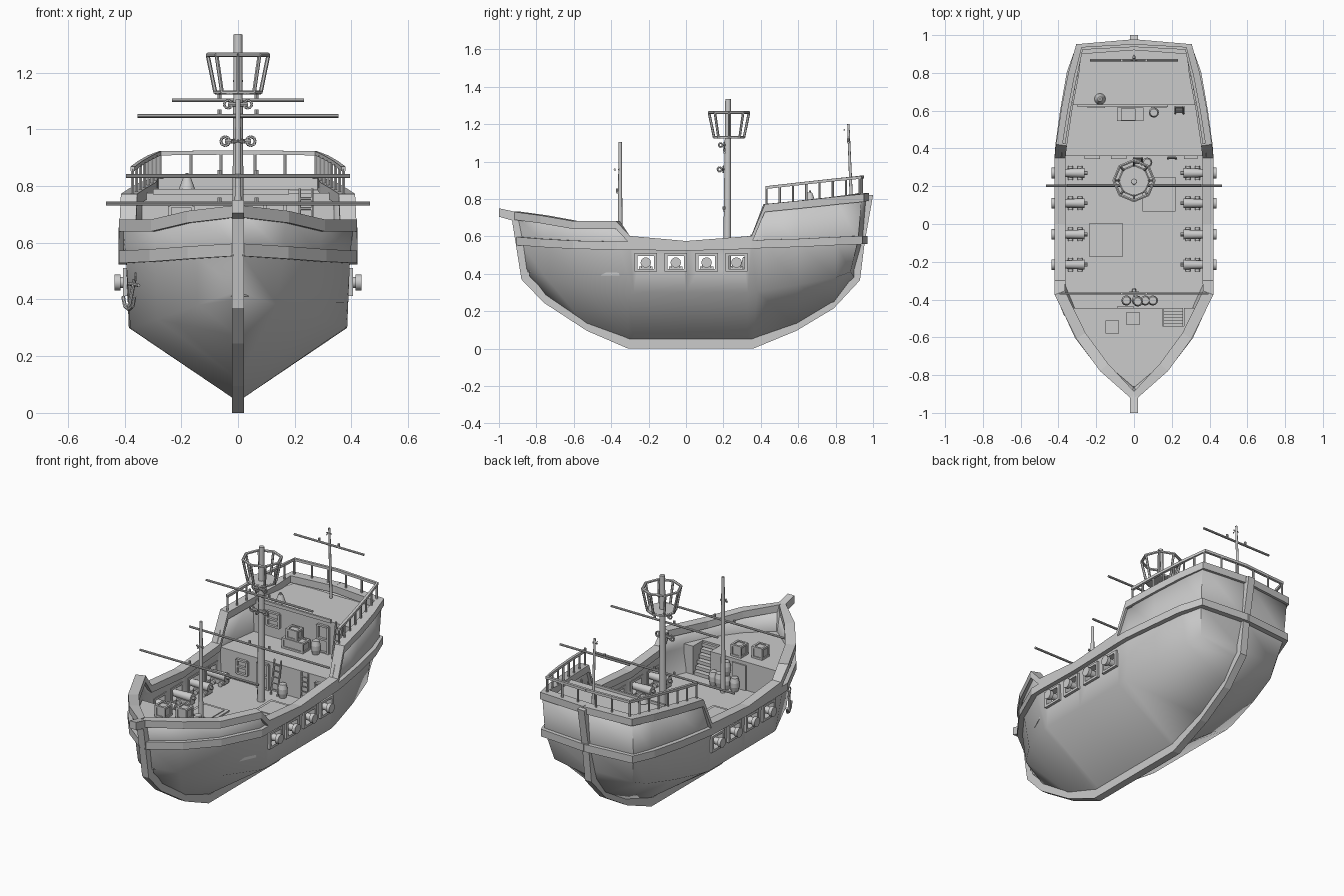
import bpy, bmesh
from math import radians, cos, sin, pi
from mathutils import Vector, Matrix

if "Cube" in bpy.data.objects:
    bpy.data.objects.remove(bpy.data.objects["Cube"])

V = Vector

def finish(name, bm, smooth=None):
    me = bpy.data.meshes.new(name)
    bm.to_mesh(me)
    bm.free()
    ob = bpy.data.objects.new(name, me)
    bpy.context.collection.objects.link(ob)
    if smooth:
        bpy.ops.object.select_all(action='DESELECT')
        ob.select_set(True)
        bpy.context.view_layer.objects.active = ob
        bpy.ops.object.shade_smooth_by_angle(angle=radians(smooth))
    return ob

def box(bm, x0, x1, y0, y1, z0, z1):
    m = Matrix.Translation(((x0+x1)/2, (y0+y1)/2, (z0+z1)/2)) @ Matrix.Diagonal((abs(x1-x0), y1-y0, z1-z0, 1))
    bmesh.ops.create_cube(bm, size=1, matrix=m)

def rod(bm, p, q, r, r2=None, n=8):
    p, q = V(p), V(q)
    m = Matrix.Translation((p+q)/2) @ (q-p).to_track_quat('Z', 'Y').to_matrix().to_4x4()
    bmesh.ops.create_cone(bm, cap_ends=True, segments=n, radius1=r, radius2=r if r2 is None else r2, depth=(q-p).length, matrix=m)

def ring(bm, c, r, t, u, v, n=10):
    pts = [V(c) + r*cos(2*pi*i/n)*V(u) + r*sin(2*pi*i/n)*V(v) for i in range(n)]
    for i in range(n):
        rod(bm, pts[i], pts[(i+1) % n], t, n=6)

def extrude(bm, pts, offset):
    f = bm.faces.new([bm.verts.new(p) for p in pts])
    g = bmesh.ops.extrude_face_region(bm, geom=[f])
    bmesh.ops.translate(bm, verts=[v for v in g['geom'] if isinstance(v, bmesh.types.BMVert)], vec=offset)
    bmesh.ops.recalc_face_normals(bm, faces=bm.faces[:])

def strip(bm, pts, inn, out, lo, hi):
    # rectangular section swept along a hull line, on both sides of the ship
    for s in (1, -1):
        secs = []
        for i, p in enumerate(pts):
            t = V(pts[min(i+1, len(pts)-1)]) - V(pts[max(i-1, 0)])
            n = V((t.y, -t.x, 0)).normalized()
            secs.append([bm.verts.new((s*max(0, p[0]+n.x*o), p[1]+n.y*o, p[2]+z))
                         for o, z in ((out, hi), (out, lo), (-inn, lo), (-inn, hi))])
        for a, b in zip(secs, secs[1:]):
            for k in range(4):
                bm.faces.new((a[k], b[k], b[(k+1) % 4], a[(k+1) % 4]))
        bm.faces.new(secs[0]); bm.faces.new(secs[-1])
    bmesh.ops.recalc_face_normals(bm, faces=bm.faces[:])

# hull stations: keel, chine, wale and top lines, bow to stern
keel = [(0,-.86,.40), (0,-.75,.27), (0,-.53,.12), (0,-.31,.04), (0,-.28,.04), (0,0,.04), (0,.33,.04), (0,.36,.04), (0,.59,.12), (0,.79,.24), (0,.88,.36), (0,.9,.38)]
chine = [(0,-.87,.43), (.14,-.75,.38), (.285,-.55,.33), (.38,-.31,.30), (.385,-.28,.30), (.385,0,.30), (.385,.33,.30), (.38,.38,.305), (.345,.6,.34), (.3,.8,.38), (.26,.88,.41), (0,.9,.42)]
wale = [(0,-.89,.575), (.16,-.76,.565), (.29,-.59,.555), (.395,-.36,.55), (.395,-.3,.55), (.395,0,.545), (.395,.35,.555), (.39,.42,.56), (.365,.6,.565), (.33,.8,.575), (.295,.92,.58), (0,.945,.58)]
top = [(0,-.92,.72), (.17,-.77,.70), (.295,-.6,.67), (.408,-.37,.67), (.408,-.30,.59), (.408,0,.563), (.408,.35,.59), (.40,.42,.76), (.37,.62,.78), (.335,.8,.80), (.3,.94,.815), (0,.965,.82)]
bm = bmesh.new()
flip = lambda p: (-p[0], p[1], p[2])
rows = [[bm.verts.new(p) for p in (t, w, c, k, flip(c), flip(w), flip(t))] for k, c, w, t in zip(keel, chine, wale, top)]
for a, b in zip(rows, rows[1:]):
    for j in range(6):
        bm.faces.new((a[j], a[j+1], b[j+1], b[j]))
bmesh.ops.remove_doubles(bm, verts=bm.verts[:], dist=1e-4)
hull = finish("hull", bm, 60)
md = hull.modifiers.new("thickness", 'SOLIDIFY')
md.thickness, md.offset = .025, -1

# gun port openings
GUNS = (-.215, -.055, .11, .27)
bm = bmesh.new()
for y in GUNS:
    for s in (1, -1):
        box(bm, s*.3, s*.5, y-.045, y+.045, .422, .5)
cut = finish("port_cutter", bm)
cut.hide_render = True
cut.display_type = 'WIRE'
md = hull.modifiers.new("ports", 'BOOLEAN')
md.operation, md.object, md.solver = 'DIFFERENCE', cut, 'EXACT'

# wale and rail cap
bm = bmesh.new(); strip(bm, wale, .01, .026, -.022, .022); finish("wale", bm)
bm = bmesh.new(); strip(bm, top, .045, .013, -.03, .012); finish("rail_cap", bm)

# keel with stem and stern post
outer = [(-1,.755), (-1,.71), (-.93,.69), (-.88,.375), (-.76,.25), (-.53,.1), (-.31,.005), (.36,.005), (.59,.1), (.79,.22), (.93,.37), (.955,.57), (1,.825)]
inner = [(.955,.83), (.9,.57), (.885,.4), (.76,.26), (.57,.145), (.35,.055), (-.3,.055), (-.51,.145), (-.73,.285), (-.835,.39), (-.885,.73)]
bm = bmesh.new()
extrude(bm, [(-.022, y, z-.005) for y, z in outer+inner], (.044, 0, 0))
finish("keel", bm)

# decks
def half_width(y):
    for a, b in zip(wale, wale[1:]):
        if a[1] <= y <= b[1]:
            return a[0] + (b[0]-a[0])*(y-a[1])/(b[1]-a[1])
    return 0

def deck(name, y0, y1, z0, z1, inset=.022):
    ys = [y0] + [w[1] for w in wale if y0 < w[1] < y1] + [y1]
    r = [(max(.004, half_width(y)-inset), y, z0) for y in ys]
    bm = bmesh.new()
    extrude(bm, r + [flip(p) for p in reversed(r)], (0, 0, z1-z0))
    return finish(name, bm)

deck("main_deck", -.55, .4, .39, .41)
fore = deck("foredeck", -.86, -.445, .41, .58, .03)
deck("quarterdeck", .36, .66, .40, .58)
deck("poop_deck", .63, .925, .57, .775)
bm = bmesh.new(); box(bm, .15, .265, -.54, -.4, .4105, .7)
notch = finish("stair_cutter", bm)
notch.hide_render = True
notch.display_type = 'WIRE'
md = fore.modifiers.new("stairwell", 'BOOLEAN')
md.operation, md.object, md.solver = 'DIFFERENCE', notch, 'EXACT'
bm = bmesh.new()
for i in range(6):
    box(bm, .155, .26, -.54, -.445-i*.016, .41+i*.028, .43+i*.028)
finish("foredeck_stairs", bm)

# poop edge beam, hatches, doors and windows
bm = bmesh.new()
box(bm, -.3, .18, .62, .632, .77, .79)
for x0, x1, y0, y1 in ((-.235,-.06,-.175,.005), (.045,.22,.065,.25)):
    box(bm, x0, x1, y0, y1, .41, .418)
    box(bm, x0+.02, x1-.02, y0+.02, y1-.02, .41, .423)
for x, y, w, z0, z1 in ((-.22,.352,.035,.46,.54), (-.08,.352,.035,.41,.56), (.3,.352,.03,.46,.54), (.13,.622,.035,.58,.74), (-.2,.622,.04,.65,.73)):
    for s in (-1, 1):
        box(bm, x+s*w-.006, x+s*w+.006, y-.008, y+.01, z0, z1)
    for z in (z0, (z0+z1)/2, z1):
        box(bm, x-w, x+w, y-.006, y+.01, z-.006, z+.006)
box(bm, -.09, .0, -.447, -.437, .41, .56)
finish("deck_fittings", bm)

# poop railing
line = [(.372,.425,.862), (.345,.6,.882), (.31,.78,.902), (.275,.93,.917), (0,.945,.92)]
bm = bmesh.new()
strip(bm, line, .008, .008, -.009, .006)
for s in (1, -1):
    for i in range(8):
        y = .43 + i*.071
        f = i/7
        rod(bm, (s*(.372-.097*f), y, .75+.05*f), (s*(.372-.097*f), y, .86+.055*f), .006, n=6)
    for x in (.06, .165):
        rod(bm, (s*x, .94, .8), (s*x, .94, .917), .006, n=6)
finish("poop_railing", bm)

# masts and yards
bm = bmesh.new()
for p, q, r, r2 in (((0,.22,.41), (0,.225,1.335), .022, .015), ((0,-.352,.41), (0,-.352,1.105), .014, .009), ((0,.885,.77), (0,.868,1.2), .009, .006)):
    rod(bm, p, q, r, r2, 12)
finish("masts", bm, 40)
bm = bmesh.new()
for w, y, z in ((.465,.203,.738), (.355,.205,1.047), (.395,-.368,.835), (.232,.867,1.102)):
    rod(bm, (-w, y, z), (w, y, z), .0065)
    for x in (-.065, .065):
        rod(bm, (x, y, z+.006), (x, y, z+.022), .007)
finish("yards", bm)
bm = bmesh.new()
for y, z, r, d in ((.205,1.088,.018,.035), (.2,.958,.02,.045), (-.36,.957,.008,.018), (.865,1.17,.006,.012)):
    rod(bm, (-d, y, z), (d, y, z), r*.4)
    for s in (1, -1):
        ring(bm, (s*d, y, z), r*.8, r*.25, (1,0,0), (0,0,1), 8)
    ring(bm, (0, y-.02, z), r*.6, r*.25, (0,1,0), (0,0,1), 8)
finish("mast_rigging", bm)

# crow's nest
bm = bmesh.new()
c = V((0, .23, 0))
ring(bm, c+V((0,0,1.262)), .107, .008, (1,0,0), (0,1,0), 8)
ring(bm, c+V((0,0,1.13)), .08, .007, (1,0,0), (0,1,0), 8)
rod(bm, c+V((0,0,1.124)), c+V((0,0,1.134)), .08, n=16)
for i in range(8):
    d = V((cos(pi*i/4), sin(pi*i/4), 0))
    rod(bm, c+d*.08+V((0,0,1.13)), c+d*.107+V((0,0,1.262)), .007, n=6)
finish("crows_nest", bm)

# cannons and port frames
bg, bf = bmesh.new(), bmesh.new()
for y in GUNS:
    for s in (1, -1):
        rod(bg, (s*.262, y, .46), (s*.42, y, .46), .026, .019, 12)
        rod(bg, (s*.415, y, .46), (s*.436, y, .46), .028, n=12)
        rod(bg, (s*.245, y, .46), (s*.262, y, .46), .01)
        box(bg, s*.265, s*.355, y-.024, y+.024, .42, .445)
        for x in (.285, .335):
            rod(bg, (s*x, y-.036, .424), (s*x, y+.036, .424), .014, n=10)
        for e in (1, -1):
            box(bf, s*.365, s*.405, y+e*.052-.008, y+e*.052+.008, .412, .51)
            box(bf, s*.365, s*.405, y-.06, y+.06, .461+e*.042-.007, .461+e*.042+.007)
finish("cannons", bg, 40)
finish("port_frames", bf)

# barrels, crates and ladders
bm = bmesh.new()
for x, y, z in ((-.04,-.405,.41), (.015,-.405,.41), (.06,-.405,.41), (.1,-.405,.41), (.02,-.41,.49), (.07,.325,.41), (.105,.59,.58)):
    for a, b, r, q in ((0,.027,.02,.027), (.027,.053,.027,.027), (.053,.08,.027,.02)):
        rod(bm, (x, y, z+a), (x, y, z+b), r, q, 12)
finish("barrels", bm, 40)
bm = bmesh.new()
for x, y, z, w, d, h in ((-.02,.58,.58,.14,.07,.06), (-.03,.58,.64,.075,.06,.06), (-.115,-.545,.58,.068,.068,.068), (-.005,-.5,.58,.068,.068,.068)):
    box(bm, x-w/2+.005, x+w/2-.005, y-d/2+.005, y+d/2-.005, z, z+h-.005)
    for a in (-1, 1):
        for b in (-1, 1):
            cx, cy, cz = x+a*(w/2-.005), y+b*(d/2-.005), z+h/2+b*(h/2-.005)
            box(bm, cx-.006, cx+.006, cy-.006, cy+.006, z, z+h)
            box(bm, x-w/2, x+w/2, y+a*(d/2-.005)-.006, y+a*(d/2-.005)+.006, cz-.006, cz+.006)
            box(bm, cx-.006, cx+.006, y-d/2, y+d/2, cz-.006, cz+.006)
finish("crates", bm)
bm = bmesh.new()
for x, y, z, lean, h in ((.02,.355,.41,.04,.2), (.24,.625,.58,.04,.21), (.2,.355,.41,.01,.17)):
    for s in (1, -1):
        rod(bm, (x+s*.022, y-lean, z), (x+s*.022, y-.004, z+h), .005, n=6)
    for i in range(1, 6):
        f = i/6
        rod(bm, (x-.022, y-lean*(1-f), z+h*f), (x+.022, y-lean*(1-f), z+h*f), .004, n=6)
finish("ladders", bm)

# bell and anchor
bm = bmesh.new()
rod(bm, (-.18,.662,.785), (-.18,.662,.835), .03, .012, 12)
rod(bm, (-.18,.662,.77), (-.18,.662,.845), .005)
finish("bell", bm, 40)
bm = bmesh.new()
rod(bm, (-.365,-.46,.47), (-.385,-.43,.37), .007)
rod(bm, (-.35,-.49,.45), (-.385,-.42,.455), .006)
ring(bm, (-.362,-.465,.48), .013, .004, (0,1,0), (0,0,1), 8)
arc = [V((-.385,-.43,.41)) + V((-.02*cos(t), .05*cos(t), -.045*sin(t))) for t in (0, .8, pi/2, 2.34, pi)]
for a, b in zip(arc, arc[1:]):
    rod(bm, a, b, .007)
finish("anchor", bm)
